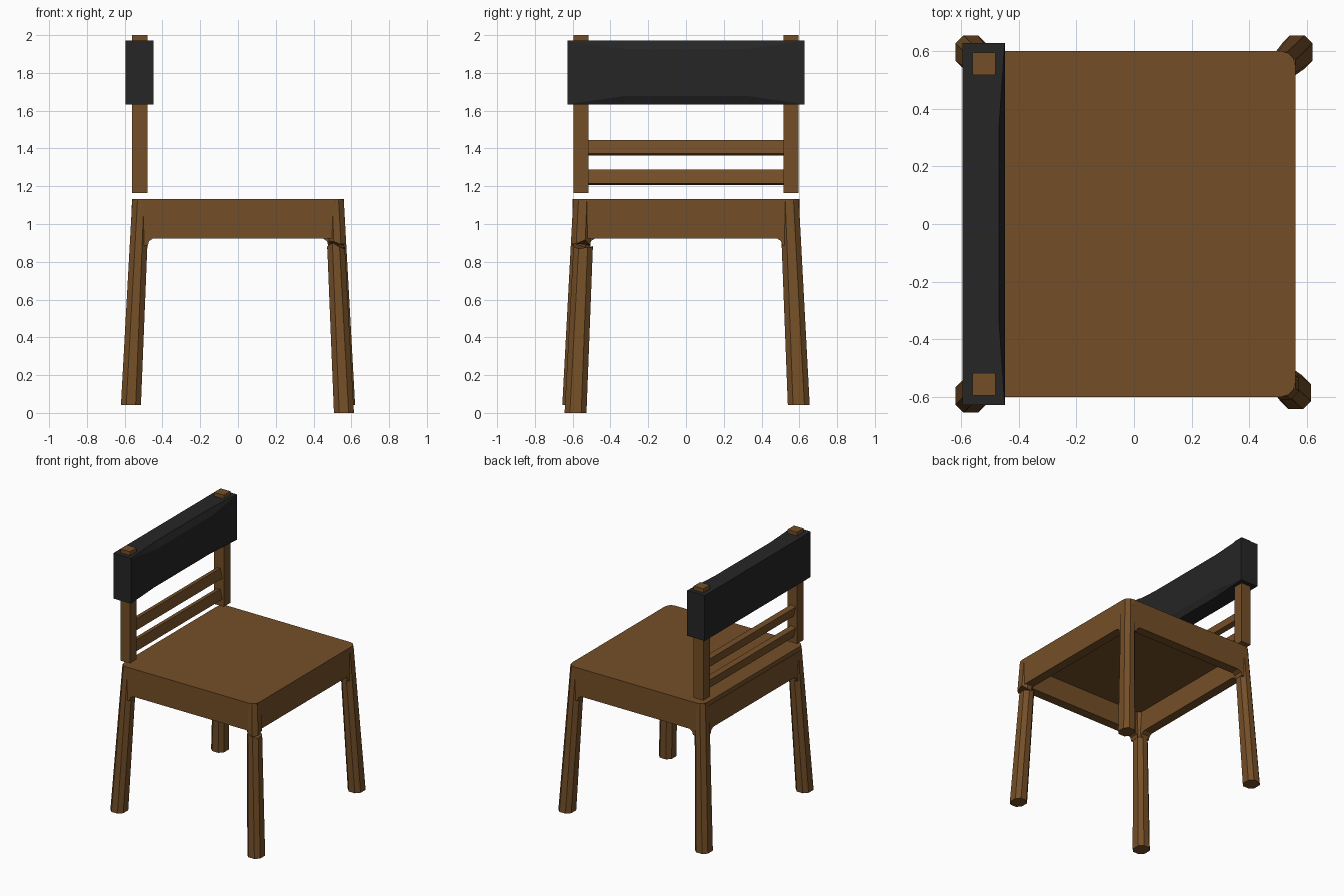
import bpy, math, random

if "Cube" in bpy.data.objects:
    bpy.data.objects.remove(bpy.data.objects["Cube"])

random.seed(4)


def material(name, col):
    m = bpy.data.materials.new(name)
    m.diffuse_color = (*col, 1)
    m.use_nodes = True
    m.node_tree.nodes["Principled BSDF"].inputs["Base Color"].default_value = m.diffuse_color
    return m


WOOD = material("wood", (0.175, 0.078, 0.021))
BLACK = material("black_fabric", (0.019, 0.019, 0.019))


def loft(name, rings, mat):
    """Skin matching rings of points and cap both ends."""
    n = len(rings[0])
    verts = [p for r in rings for p in r]
    faces = [list(range(n)), list(range((len(rings) - 1) * n, len(rings) * n))]
    for k in range(len(rings) - 1):
        for i in range(n):
            j = (i + 1) % n
            faces.append((k * n + i, k * n + j, (k + 1) * n + j, (k + 1) * n + i))
    me = bpy.data.meshes.new(name)
    me.from_pydata(verts, [], faces)
    ob = bpy.data.objects.new(name, me)
    bpy.context.collection.objects.link(ob)
    me.materials.append(mat)
    # consistent outward normals
    import bmesh
    bm = bmesh.new()
    bm.from_mesh(me)
    bmesh.ops.recalc_face_normals(bm, faces=bm.faces)
    bm.to_mesh(me)
    bm.free()
    return ob


def box(name, x, y, z, mat):
    ring = lambda h: [(x[0], y[0], h), (x[1], y[0], h), (x[1], y[1], h), (x[0], y[1], h)]
    return loft(name, [ring(z[0]), ring(z[1])], mat)


def leg_ring(sx, sy, z, lift=0.0, off=(0, 0), jag=0.0):
    """Eight-sided cross-section of a splayed, tapered leg."""
    t = (1.13 - z - lift) / 1.09
    cx, cy = sx * (0.515 + 0.052 * t) + off[0], sy * (0.547 + 0.05 * t) + off[1]
    hx, hy, c = 0.045 + 0.008 * t, 0.05 + 0.008 * t, 0.028
    pts = [(hx, hy - c), (hx - c, hy), (c - hx, hy), (-hx, hy - c),
           (-hx, c - hy), (c - hx, -hy), (hx - c, -hy), (hx, c - hy)]
    return [(cx + a, cy + b, z + random.uniform(-jag, jag)) for a, b in pts]


# seat panel with rounded corners
def seat_ring(z, r=0.05):
    pts = []
    for q, (sx, sy) in enumerate([(1, 1), (-1, 1), (-1, -1), (1, -1)]):
        for k in range(4):
            a = math.radians(90 * q + 30 * k)
            pts.append((sx * (0.56 - r) + r * math.cos(a), sy * (0.6 - r) + r * math.sin(a), z))
    return pts


loft("seat", [seat_ring(1.085), seat_ring(1.132)], WOOD)


# aprons with small fillets where they meet the legs
def apron(name, half, inner, place, fillet_ends=(1, 1)):
    pts = [(-half, 1.1)]
    for s, use in zip((-1, 1), fillet_ends):
        f = [(half, 0.885), (inner, 0.885), (inner - 0.007, 0.91), (inner - 0.03, 0.924)]
        if not use:
            f = [(half, 0.924), (inner, 0.924)]
        f = [(s * a, b) for a, b in f]
        pts += f if s < 0 else f[::-1]
    pts.append((half, 1.1))
    loft(name, [[place(u, z, d) for u, z in pts] for d in (0, 0.07)], WOOD)


apron("side_apron_right", 0.51, 0.478, lambda u, z, d: (u, -0.6 + d, z), (1, 0))
apron("side_apron_left", 0.51, 0.478, lambda u, z, d: (u, 0.6 - d, z))
apron("front_apron", 0.55, 0.51, lambda u, z, d: (0.56 - d, u, z), (0, 1))
apron("back_apron", 0.55, 0.51, lambda u, z, d: (d - 0.563, u, z))

# three sound legs
for name, sx, sy in (("front_leg_left", 1, 1), ("back_leg_left", -1, 1), ("back_leg_right", -1, -1)):
    loft(name, [leg_ring(sx, sy, 0.043), leg_ring(sx, sy, 1.125)], WOOD)

# snapped leg: splintered stub under the seat and the dropped lower piece
loft("broken_leg_stub", [leg_ring(1, -1, 1.125), leg_ring(1, -1, 0.93),
                         leg_ring(1, -1, 0.902, jag=0.018)], WOOD)
loft("broken_leg", [leg_ring(1, -1, 0, 0.043, (-0.006, 0.012)),
                    leg_ring(1, -1, 0.86, 0.043, (-0.006, 0.012)),
                    leg_ring(1, -1, 0.885, 0.043, (-0.006, 0.012), jag=0.017)], WOOD)

# back posts
for name, s in (("back_post_right", -1), ("back_post_left", 1)):
    box(name, (-0.56, -0.48), sorted((s * 0.517, s * 0.595)), (1.163, 2.0), WOOD)

# slightly tilted back slats
for name, z in (("lower_slat", 1.247), ("upper_slat", 1.404)):
    slat = box(name, (-0.02, 0.02), (-0.53, 0.53), (-0.037, 0.037), WOOD)
    slat.location = (-0.52, 0, z)
    slat.rotation_euler = (0, math.radians(-13), 0)


# padded backrest: square ends, softened front edges in the middle
def pad_ring(y, cx, cz):
    xb, xf, lo, hi = -0.595, -0.447, 1.632, 1.972
    return [(p, y, q) for p, q in ((xb, lo), (xf - cx, lo), (xf, lo + cz),
                                   (xf, hi - cz), (xf - cx, hi), (xb, hi))]


loft("backrest_pad", [pad_ring(-0.628, 0.002, 0.002), pad_ring(-0.33, 0.022, 0.045),
                      pad_ring(0.33, 0.022, 0.045), pad_ring(0.628, 0.002, 0.002)], BLACK)
